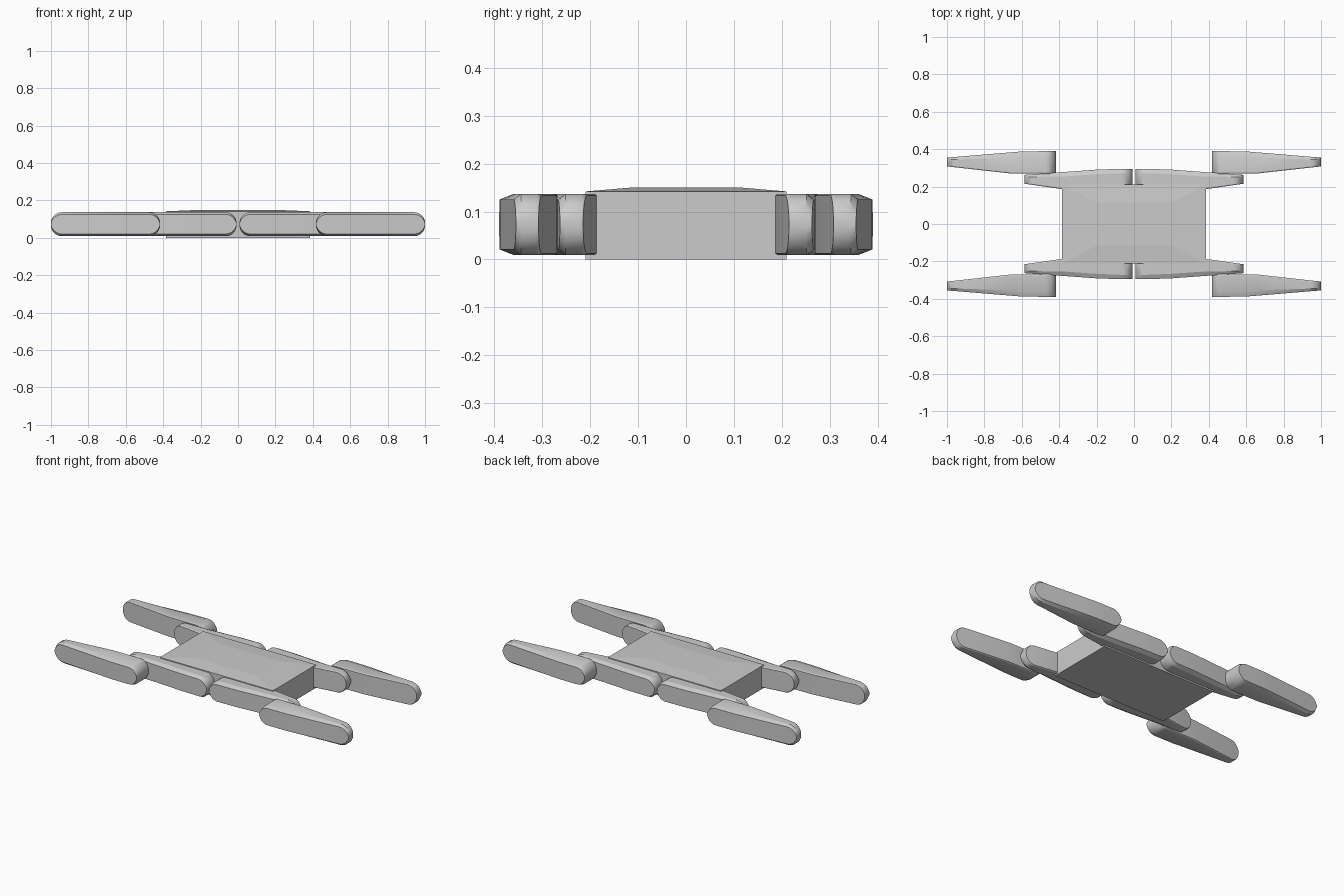
import bpy, bmesh, math

cube = bpy.data.objects.get("Cube")
if cube:
    bpy.data.objects.remove(cube, do_unlink=True)

grey = bpy.data.materials.new("light_grey")
grey.use_nodes = True
grey.diffuse_color = (0.6, 0.6, 0.6, 1)
grey.node_tree.nodes["Principled BSDF"].inputs["Base Color"].default_value = (0.6, 0.6, 0.6, 1)


def finish(bm, name, smooth):
    bmesh.ops.recalc_face_normals(bm, faces=bm.faces[:])
    mesh = bpy.data.meshes.new(name)
    bm.to_mesh(mesh)
    bm.free()
    mesh.materials.append(grey)
    obj = bpy.data.objects.new(name, mesh)
    bpy.context.collection.objects.link(obj)
    if smooth:
        bpy.ops.object.select_all(action="DESELECT")
        obj.select_set(True)
        bpy.context.view_layer.objects.active = obj
        bpy.ops.object.shade_smooth_by_angle(angle=math.radians(25))
    return obj


def loft(rings):
    bm = bmesh.new()
    loops = [[bm.verts.new(p) for p in ring] for ring in rings]
    n = len(loops[0])
    for a, b in zip(loops, loops[1:]):
        for i in range(n):
            j = (i + 1) % n
            bm.faces.new((a[i], a[j], b[j], b[i]))
    bm.faces.new(loops[0])
    bm.faces.new(loops[-1])
    return bm


def rectangle(x, y, z):
    return [(-x, -y, z), (x, -y, z), (x, y, z), (-x, y, z)]


# Body: a flat slab with a very shallow raised top
finish(loft([rectangle(0.385, 0.21, 0), rectangle(0.385, 0.21, 0.142),
             rectangle(0.2, 0.115, 0.15)]), "body", False)


def interpolate(points, x):
    for (x0, y0), (x1, y1) in zip(points, points[1:]):
        if x <= x1:
            return y0 + (y1 - y0) * (x - x0) / (x1 - x0)
    return points[-1][1]


MIDDLE, HALF, RADIUS, STEPS = 0.073, 0.064, 0.058, 8


def leg(name, inner, outer, sx, sy):
    """Tapered bar with rounded ends and a chamfered outer face."""
    start, end = inner[0][0], inner[-1][0]
    arc = [RADIUS * (1 - math.cos(math.pi / 2 * i / STEPS)) for i in range(STEPS + 1)]
    knots = [p[0] for p in inner[1:-1] + outer[1:-1]]
    columns = sorted(set([start + a for a in arc] + knots + [end - a for a in arc]))
    rings = []
    for x in columns:
        d = max(0, RADIUS - min(x - start, end - x))
        h = HALF - RADIUS + math.sqrt(max(0, RADIUS ** 2 - d ** 2))
        y0, y1 = interpolate(inner, x), interpolate(outer, x)
        cut = min(0.012, h * 0.5)
        slope = 0.25 * (y1 - y0)
        half_ring = [(y0, h - 0.3 * cut), (y0 + 0.006, h), (y1 - slope, h), (y1, h - cut)]
        section = half_ring + [(y, -z) for y, z in reversed(half_ring)]
        rings.append([(sx * x, sy * y, MIDDLE + z) for y, z in section])
    finish(loft(rings), name, True)


# Four legs, each an upper segment beside the body and a lower segment outside it
upper_inner = [(0.008, 0.212), (0.1, 0.2), (0.36, 0.183), (0.585, 0.215)]
upper_outer = [(0.008, 0.295), (0.18, 0.292), (0.585, 0.263)]
lower_inner = [(0.417, 0.268), (0.66, 0.27), (1.0, 0.308)]
lower_outer = [(0.417, 0.39), (0.6, 0.388), (1.0, 0.355)]
for side, sx in (("left", 1), ("right", -1)):
    for end, sy in (("front", -1), ("back", 1)):
        leg(f"{end}_{side}_upper_leg", upper_inner, upper_outer, sx, sy)
        leg(f"{end}_{side}_lower_leg", lower_inner, lower_outer, sx, sy)
